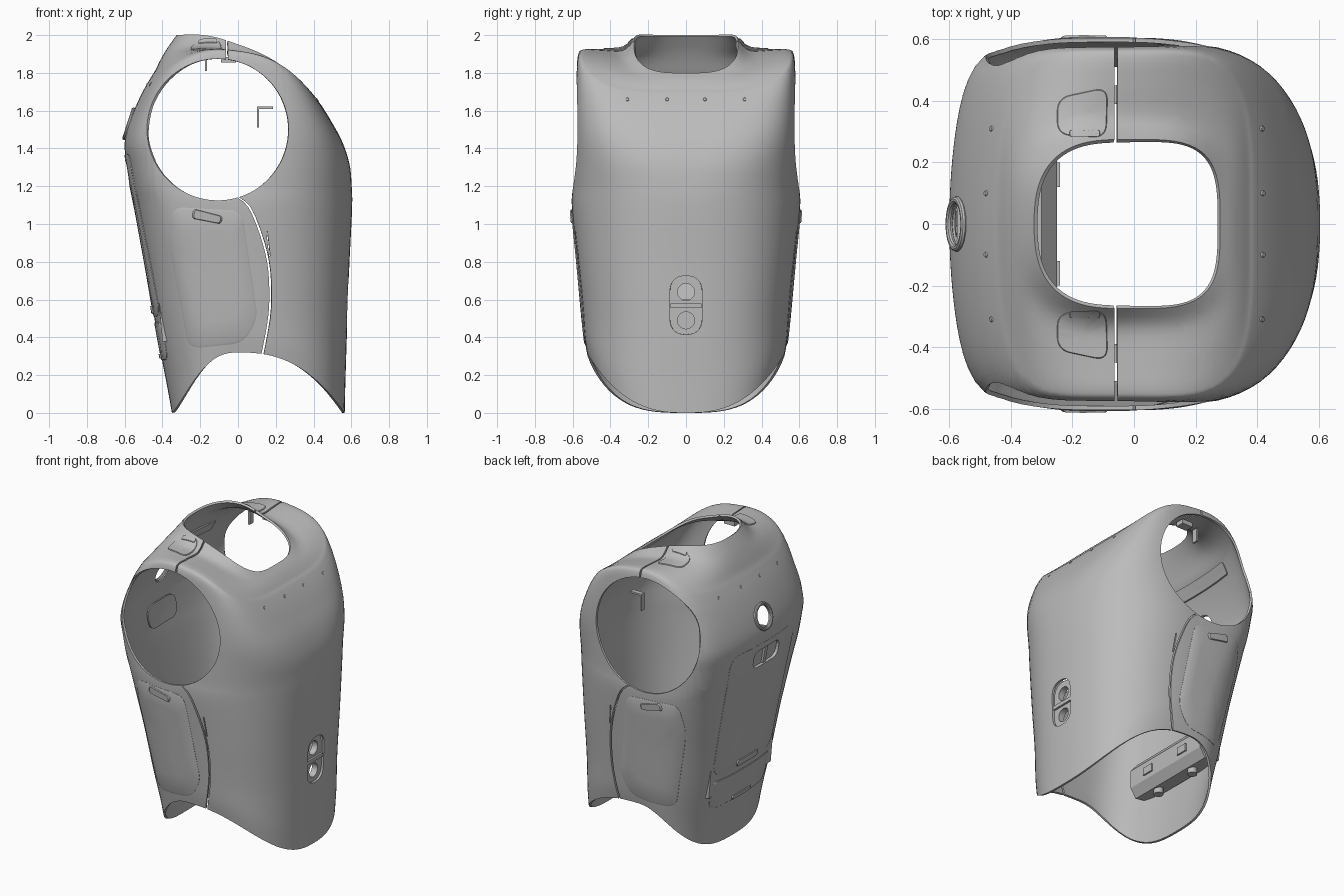
import bpy, bmesh, math
from mathutils import Vector, Matrix
from mathutils.bvhtree import BVHTree

old = bpy.data.objects.get("Cube")
if old:
    bpy.data.objects.remove(old, do_unlink=True)

grey = bpy.data.materials.new("shell grey")
grey.use_nodes = True
GREY = (0.5, 0.5, 0.5, 1)
grey.diffuse_color = GREY
grey.node_tree.nodes["Principled BSDF"].inputs["Base Color"].default_value = GREY


def make(name, bm, recalc=True):
    if recalc:
        bmesh.ops.recalc_face_normals(bm, faces=bm.faces)
    mesh = bpy.data.meshes.new(name)
    bm.to_mesh(mesh)
    bm.free()
    mesh.materials.append(grey)
    ob = bpy.data.objects.new(name, mesh)
    bpy.context.collection.objects.link(ob)
    return ob


def activate(ob):
    bpy.ops.object.select_all(action='DESELECT')
    ob.select_set(True)
    bpy.context.view_layer.objects.active = ob


def smooth(ob, angle=30):
    activate(ob)
    bpy.ops.object.shade_smooth_by_angle(angle=math.radians(angle))


def cut(ob, cutters):
    for c in cutters:
        c.hide_render = True
        mod = ob.modifiers.new("cut", 'BOOLEAN')
        mod.object, mod.operation, mod.solver = c, 'DIFFERENCE', 'EXACT'
    activate(ob)
    bpy.ops.object.convert(target='MESH')
    smooth(ob)


def catmull(rows, steps):
    """Smoothly interpolate between rows of numbers."""
    out = []
    for i in range(len(rows) - 1):
        p0, p1 = rows[max(i - 1, 0)], rows[i]
        p2, p3 = rows[i + 1], rows[min(i + 2, len(rows) - 1)]
        for k in range(steps):
            t = k / steps
            out.append([b + t / 2 * (c - a + t * (2 * a - 5 * b + 4 * c - d + t * (3 * (b - c) + d - a)))
                        for a, b, c, d in zip(p0, p1, p2, p3)])
    return out + [list(rows[-1])]


AXES = {'x': lambda a, b, d: (d, a, b), 'y': lambda a, b, d: (a, d, b), 'z': lambda a, b, d: (a, b, d)}


def prism(name, pts, axis, lo, hi):
    bm = bmesh.new()
    ends = [[bm.verts.new(AXES[axis](a, b, d)) for a, b in pts] for d in (lo, hi)]
    bm.faces.new(ends[0])
    bm.faces.new(ends[1])
    for i in range(len(pts)):
        j = (i + 1) % len(pts)
        bm.faces.new((ends[0][i], ends[0][j], ends[1][j], ends[1][i]))
    return make(name, bm)


def box(name, x0, x1, y0, y1, z0, z1):
    return prism(name, [(x0, y0), (x1, y0), (x1, y1), (x0, y1)], 'z', z0, z1)


def circle(ca, cb, r, n=64):
    return [(ca + r * math.cos(math.tau * i / n), cb + r * math.sin(math.tau * i / n)) for i in range(n)]


def rounded(corners, r):
    """Polygon with rounded corners and subdivided sides."""
    pts, n = [], len(corners)
    vs = [Vector(c) for c in corners]
    for i, p in enumerate(vs):
        prev, nxt = vs[i - 1], vs[(i + 1) % n]
        s = p + (prev - p).normalized() * r
        e = p + (nxt - p).normalized() * r
        pts += [s * (1 - t) ** 2 + p * 2 * t * (1 - t) + e * t * t for t in (k / 7 for k in range(8))]
        e2 = nxt + (p - nxt).normalized() * r
        if (e2 - e).length > 0.03:
            pts += [e.lerp(e2, k / 6) for k in range(1, 6)]
    return pts


def rect(ca, cb, w, h, r):
    return rounded([(ca - w / 2, cb - h / 2), (ca + w / 2, cb - h / 2),
                    (ca + w / 2, cb + h / 2), (ca - w / 2, cb + h / 2)], r)


def punch(bm, pts, axis, side=lambda c: True):
    """Cut a convex outline out of the surface, looking along an axis."""
    ia, ib = {'x': (1, 2), 'y': (0, 2), 'z': (0, 1)}[axis]
    vs = [Vector(p) for p in pts]
    mid = sum(vs, Vector((0, 0))) / len(vs)
    ranges = [(i, min(v[k] for v in vs), max(v[k] for v in vs)) for k, i in enumerate((ia, ib))]
    inside = [f for f in bm.faces if side(f.calc_center_median()) and all(
        min(v.co[i] for v in f.verts) <= hi and max(v.co[i] for v in f.verts) >= lo for i, lo, hi in ranges)]
    for p, q in zip(vs, vs[1:] + vs[:1]):
        if (q - p).length < 1e-5 or not inside:
            continue
        n = Vector((q.y - p.y, p.x - q.x)).normalized()
        if n.dot(mid - p) > 0:
            n = -n
        co, no = Vector(AXES[axis](p.x, p.y, 0)), Vector(AXES[axis](n.x, n.y, 0))
        geom = set(inside) | {v for f in inside for v in f.verts} | {e for f in inside for e in f.edges}
        res = bmesh.ops.bisect_plane(bm, geom=list(geom), dist=1e-6, plane_co=co, plane_no=no)
        inside = [f for f in res['geom'] if isinstance(f, bmesh.types.BMFace)
                  and (f.calc_center_median() - co).dot(no) < 0]
    bmesh.ops.delete(bm, geom=inside, context='FACES')


# Shell loft: back z, back x, front z, front x, half width, arch, front and back squareness
RINGS = [
    (0, -.35, 0, .565, .525, .32, 2.6, 3.2), (.14, -.375, .14, .568, .54, .27, 2.6, 3.2),
    (.4, -.425, .4, .576, .555, .16, 2.5, 3.5), (.75, -.485, .75, .588, .578, .06, 2.5, 4),
    (1.08, -.545, 1.08, .604, .604, 0, 2.4, 5), (1.2, -.57, 1.2, .602, .601, 0, 2.5, 6),
    (1.32, -.59, 1.32, .59, .596, .03, 2.8, 7), (1.43, -.6, 1.44, .55, .592, .05, 3.3, 8),
    (1.55, -.57, 1.55, .49, .587, .1, 3.8, 8), (1.68, -.515, 1.63, .44, .58, .15, 4, 7),
    (1.77, -.465, 1.69, .395, .57, .168, 4, 6), (1.81, -.44, 1.71, .375, .54, .16, 4, 5),
    (1.87, -.41, 1.74, .35, .45, .11, 3.6, 4), (1.93, -.375, 1.77, .32, .34, .06, 3.5, 3.6),
    (2, -.325, 1.8, .28, .275, .058, 3.5, 3.5)]
SEG = 112
bm = bmesh.new()
loops = []
for zb, xb, zf, xf, b, arch, nf, nb in catmull(RINGS, 4):
    loop = []
    for j in range(SEG):
        c, s = math.cos(math.tau * j / SEG), math.sin(math.tau * j / SEG)
        a, n = (xf, nf) if c > 0 else (-xb, nb)
        r = (abs(c / a) ** n + abs(s / b) ** n) ** (-1 / n)
        x, y = r * c, r * s
        z = zb + (zf - zb) * (x - xb) / (xf - xb) + arch * (1 - abs(x / a) ** 2.5)
        if c < 0:
            x *= 1 - .13 * (y / b) ** 2
        loop.append(bm.verts.new((x, y, z)))
    loops.append(loop)
for lo, hi in zip(loops, loops[1:]):
    for j in range(SEG):
        k = (j + 1) % SEG
        bm.faces.new((lo[j], lo[k], hi[k], hi[j]))
bm.normal_update()
tree = BVHTree.FromBMesh(bm)

# Arm openings, seams, slits, chest slot, back grip and port
punch(bm, circle(-.107, 1.5, .375, 80), 'y')
seam = catmull([(-.012, 1.15), (.06, 1.09), (.12, .95), (.16, .8), (.172, .65), (.165, .5), (.13, .31), (.11, .2)], 3)
for (x0, z0), (x1, z1) in zip(seam, seam[1:]):
    punch(bm, [(x0 - .006, z0), (x0 + .006, z0), (x1 + .006, z1), (x1 - .006, z1)], 'y')
punch(bm, [(-.064, -.7), (-.054, -.7), (-.054, .7), (-.064, .7)], 'z', lambda c: c.z > 1.7)
punch(bm, [(.15, .96), (.156, .96), (.171, .83), (.165, .83)], 'y')
punch(bm, rect(0, .57, .17, .31, .085), 'x', lambda c: c.x > 0)
punch(bm, rect(-.02, 1.27, .27, .12, .055), 'x', lambda c: c.x < 0)
punch(bm, circle(0, 1.53, .07, 40), 'x', lambda c: c.x < 0)
shell = make("torso_shell", bm, recalc=False)
mod = shell.modifiers.new("thickness", 'SOLIDIFY')
mod.thickness, mod.offset = .014, -1
activate(shell)
bpy.ops.object.convert(target='MESH')
smooth(shell, 35)

SIDES = {'front': ('y', -1), 'rear': ('y', 1), 'back': ('x', -1), 'chest': ('x', 1), 'top': ('z', 1)}


def on_shell(a, b, side, off=0):
    axis, s = SIDES[side]
    out = Vector(AXES[axis](0, 0, s))
    start = Vector(AXES[axis](a, b, s * 3))
    hit = tree.ray_cast(start, -out)[0] or tree.find_nearest(start)[0]
    return hit + out * off


def patch(name, pts, side, high=.005, low=-.006, edge=.97):
    """Closed plate that follows the shell surface."""
    mid = sum((Vector(p) for p in pts), Vector((0, 0))) / len(pts)
    prof = [(.3, low), (.65, low), (1, low), (1, (high + low) / 2 + .002), (edge, high), (.65, high), (.3, high)]
    bm = bmesh.new()
    rows = []
    for sc, off in prof:
        rows.append([bm.verts.new(on_shell(*(mid + (Vector(p) - mid) * sc), side, off)) for p in pts])
    caps = [bm.verts.new(on_shell(*mid, side, o)) for o in (low, high)]
    for i in range(len(pts)):
        j = (i + 1) % len(pts)
        for p, q in zip(rows, rows[1:]):
            bm.faces.new((p[i], p[j], q[j], q[i]))
        bm.faces.new((rows[0][j], rows[0][i], caps[0]))
        bm.faces.new((rows[-1][i], rows[-1][j], caps[1]))
    ob = make(name, bm)
    smooth(ob)
    return ob


# Port rim
bpy.ops.mesh.primitive_torus_add(major_radius=.078, minor_radius=.012, major_segments=48, minor_segments=10)
rim = bpy.context.object
rim.name = "port_rim"
rim.data.materials.append(grey)
rim.matrix_world = Matrix.Translation(on_shell(0, 1.53, 'back')) @ Matrix.Rotation(math.radians(-72), 4, 'Y')
smooth(rim)

# Back door with its grip pocket, and the small hatch beneath
door = patch("back_door", rounded([(-.31, .51), (.31, .51), (.34, 1.37), (-.34, 1.37)], .1), 'back')
grip = prism("grip_cutter", rect(-.02, 1.27, .27, .12, .055), 'x', -1, -.4)
cut(door, [grip])
patch("grip_pocket", rect(-.02, 1.27, .3, .15, .07), 'back', -.018, -.03)
patch("grip_bar", rect(-.02, 1.27, .03, .13, .01), 'back', -.004, -.02)
patch("back_door_latch", rect(0, .545, .22, .04, .018), 'back', .012)
patch("back_hatch", rounded([(-.29, .28), (.29, .28), (.31, .48), (-.31, .48)], .06), 'back')
patch("back_hatch_latch", rect(0, .3, .2, .025, .01), 'back', .012)

# Side doors with latches, shoulder hatches
DOOR = [(-.26, .34), (.03, .37), (.105, .5), (.02, 1.07), (-.35, 1.09), (-.37, .9)]
for side, s in (('front', -1), ('rear', 1)):
    patch(side + "_side_door", rounded(DOOR, .065), side)
    patch(side + "_side_latch", rounded([(-.245, 1.03), (-.09, 1.0), (-.08, 1.04), (-.235, 1.08)], .018),
          side, .012, edge=.9)
    hatch = [(-.25, s * .29), (-.09, s * .28), (-.085, s * .445), (-.25, s * .41)]
    patch(side + "_shoulder_hatch", rounded(hatch, .045), 'top')
    patch(side + "_shoulder_latch", rect(-.16, s * .295, .1, .022, .01), 'top', .01)
    # clasp under the shoulder seam
    box(side + "_seam_clasp", -.09, -.01, s * .42 - .03, s * .42 + .03, 1.855, 1.885)
box("hanging_hook", -.176, -.164, .36, .4, 1.81, 1.9)
prism("corner_bracket", [(.1, 1.51), (.11, 1.51), (.11, 1.61), (.185, 1.61), (.185, 1.622), (.1, 1.622)], 'y', .3, .33)

# Rivets and the rail inside the back
for side, z in (('chest', 1.66), ('back', 1.74)):
    for y in (-.31, -.1, .1, .31):
        patch(side + "_rivet", circle(y, z, .009, 12), side, .004, edge=.8)
patch("back_rail", rect(0, 1.74, .7, .07, .01), 'back', -.018, -.03)

# Chest socket block with two round holes and a ledge between
socket = prism("chest_socket", rect(0, .57, .172, .312, .086), 'x', .52, .562)
holes = [prism("hole_cutter", circle(0, z, .045, 40), 'x', .4, .7) for z in (.64, .49)]
cut(socket, holes)
box("chest_socket_ledge", .55, .575, -.083, .083, .555, .58)

# Equipment box on the inner back wall
prism("inner_box", [(-.4, .38), (-.29, .36), (-.25, .42), (-.25, .54), (-.3, .6), (-.42, .6)], 'y', -.33, .33)
for y in (-.16, .16):
    prism("box_knob", circle(-.33, y, .03, 20), 'z', .33, .4)
    box("box_hinge", -.26, -.24, y - .04, y + .04, .45, .5)

for c in [grip] + holes:
    bpy.data.objects.remove(c, do_unlink=True)
